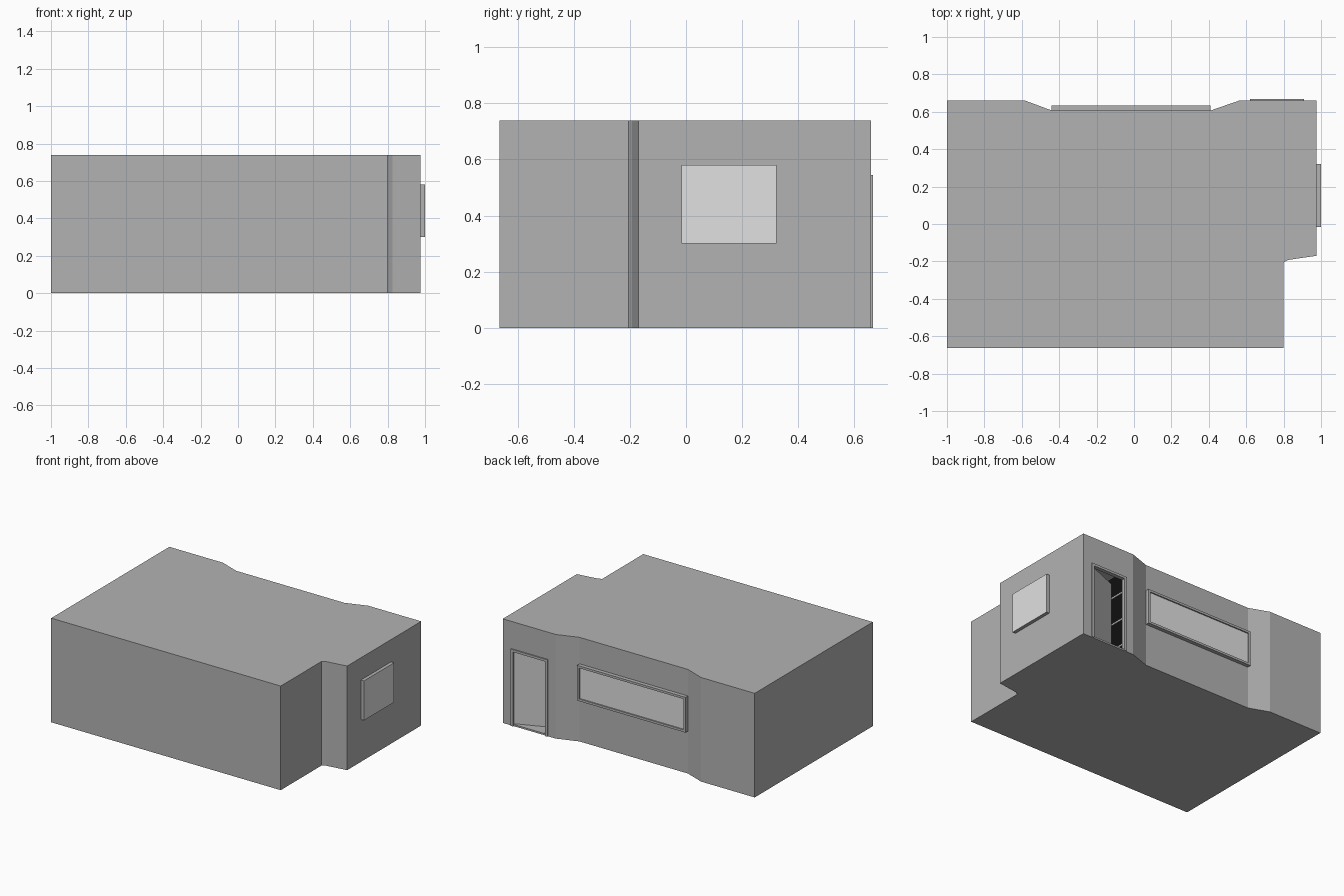
import bpy, bmesh, math
from mathutils import Matrix

if "Cube" in bpy.data.objects:
    bpy.data.objects.remove(bpy.data.objects["Cube"])


def material(name, value):
    m = bpy.data.materials.new(name)
    m.diffuse_color = (value, value, value, 1)
    m.use_nodes = True
    m.node_tree.nodes["Principled BSDF"].inputs["Base Color"].default_value = m.diffuse_color
    return m


WALL = material("wall_grey", 0.45)
GLASS = material("pale_glass", 0.75)
DOOR = material("door_grey", 0.6)
BLACK = material("shelf_black", 0.005)


def finish(name, bm, mat):
    bmesh.ops.recalc_face_normals(bm, faces=bm.faces)
    mesh = bpy.data.meshes.new(name)
    bm.to_mesh(mesh)
    bm.free()
    mesh.materials.append(mat)
    ob = bpy.data.objects.new(name, mesh)
    bpy.context.collection.objects.link(ob)
    return ob


def add_box(bm, lo, hi):
    size = [b - a for a, b in zip(lo, hi)]
    mid = [(a + b) / 2 for a, b in zip(lo, hi)]
    bmesh.ops.create_cube(bm, size=1, matrix=Matrix.Translation(mid) @ Matrix.Diagonal((*size, 1)))


def boxes(name, mat, *spans):
    bm = bmesh.new()
    for lo, hi in spans:
        add_box(bm, lo, hi)
    return finish(name, bm, mat)


def prism(name, outline, z0, z1, mat, s=1.0):
    bm = bmesh.new()
    face = bm.faces.new([bm.verts.new((x * s, y * s, z0)) for x, y in outline])
    new = bmesh.ops.extrude_face_region(bm, geom=[face])["geom"]
    bmesh.ops.translate(bm, vec=(0, 0, z1 - z0), verts=[v for v in new if isinstance(v, bmesh.types.BMVert)])
    return finish(name, bm, mat)


def cut(ob, cutter):
    mod = ob.modifiers.new("cut", 'BOOLEAN')
    mod.operation, mod.solver, mod.object = 'DIFFERENCE', 'EXACT', cutter
    bpy.context.view_layer.objects.active = ob
    bpy.ops.object.modifier_apply(modifier=mod.name)
    bpy.data.objects.remove(cutter)


# Hollow room shell with a shallow bay at the back and a notched corner
plan = [(-1, -.664), (.8, -.664), (.8, -.205), (.825, -.192), (.975, -.17), (.975, .659),
        (.56, .659), (.41, .607), (-.44, .607), (-.58, .659), (-1, .659)]
room = prism("room_walls", plan, 0, .738, WALL)
cut(room, prism("interior_cutter", plan, .012, .722, WALL, .97))
cut(room, boxes("doorway_cutter", WALL, ((.638, .60, .012), (.89, .70, .528))))

# Right window: shallow box whose outer face is glass
side = boxes("side_window", WALL, ((.97, -.016, .30), (.999, .322, .58)))
side.data.materials.append(GLASS)
for p in side.data.polygons:
    if p.normal.x > .9:
        p.material_index = 1

# Long back window: raised frame and pane
x0, x1, z0, z1, t = -.44, .41, .30, .55, .016
ya, yb = .60, .634
boxes("back_window_frame", WALL,
      ((x0, ya, z0), (x1, yb, z0 + t)), ((x0, ya, z1 - t), (x1, yb, z1)),
      ((x0, ya, z0 + t), (x0 + t, yb, z1 - t)), ((x1 - t, ya, z0 + t), (x1, yb, z1 - t)))
boxes("back_window_glass", GLASS, ((x0 + t, .60, z0 + t), (x1 - t, .625, z1 - t)))

# Door frame
boxes("door_frame", WALL,
      ((.62, .64, 0), (.638, .667, .545)), ((.89, .64, 0), (.908, .667, .545)),
      ((.638, .64, .528), (.89, .667, .545)))

# Door leaf standing ajar, hinged on its right edge
leaf = boxes("door_leaf", DOOR, ((-.245, -.018, .016), (0, 0, .524)))
leaf.location = (.889, .655, 0)
leaf.rotation_euler.z = math.radians(22)

# Dark shelf just inside the doorway, with pale shelf edges
boxes("inner_shelf", BLACK, ((.57, .44, .012), (.618, .632, .60)))
boxes("shelf_edges", DOOR, *[((.60, .44, z), (.624, .632, z + .012)) for z in (.06, .25, .445)])
